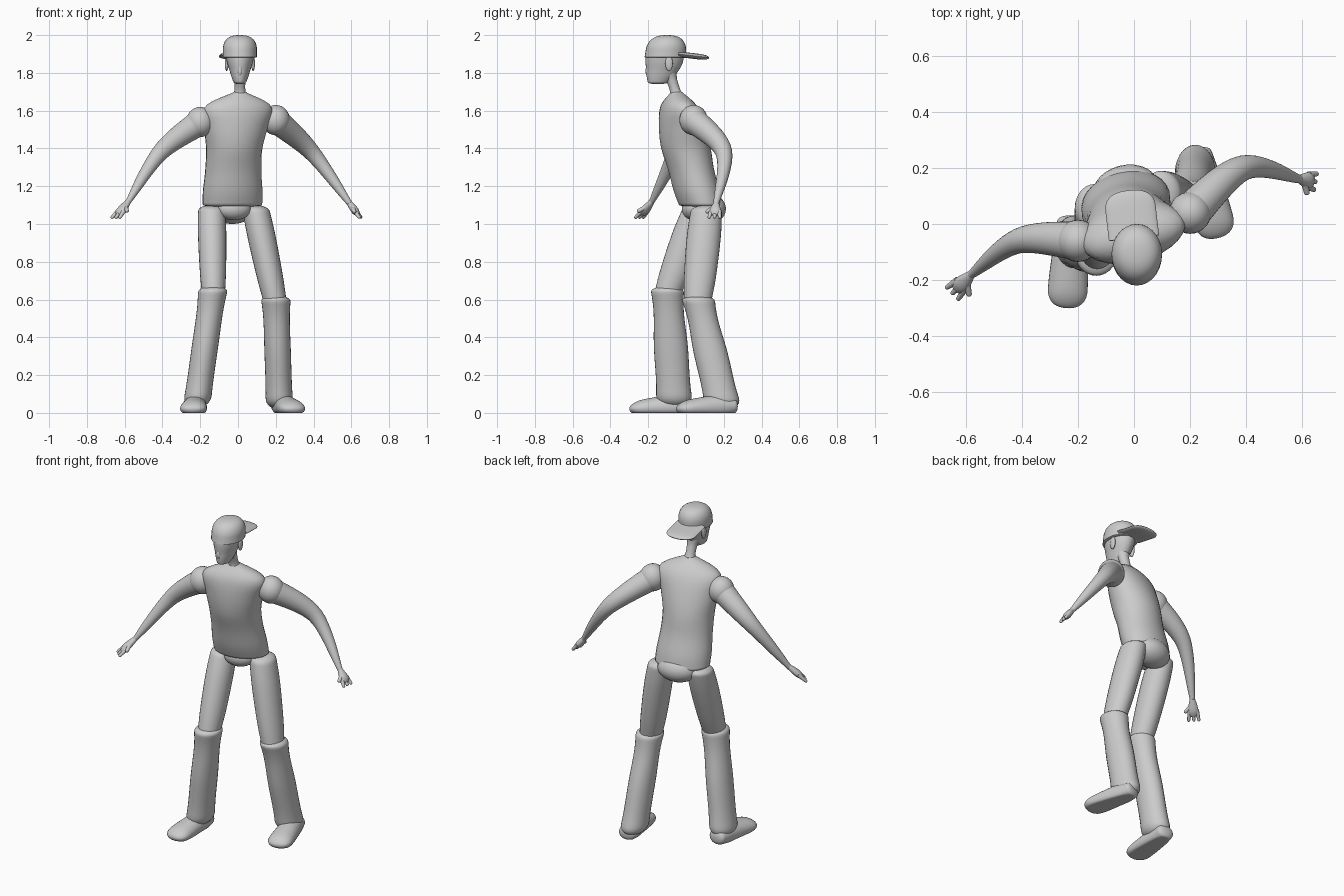
import bpy, bmesh, math
from mathutils import Vector, Matrix

old = bpy.data.objects.get("Cube")
if old:
    bpy.data.objects.remove(old, do_unlink=True)

UP = Vector((0, 0, 1))
SIDES = 28
STEPS = 32

grey = bpy.data.materials.new("plain grey")
grey.use_nodes = True
colour = (.6, .6, .6, 1)
grey.diffuse_color = colour
grey.node_tree.nodes["Principled BSDF"].inputs["Base Color"].default_value = colour


def finish(name, bm):
    """Turn a bmesh into a smooth grey object."""
    bmesh.ops.recalc_face_normals(bm, faces=bm.faces)
    mesh = bpy.data.meshes.new(name)
    bm.to_mesh(mesh)
    bm.free()
    mesh.materials.append(grey)
    part = bpy.data.objects.new(name, mesh)
    bpy.context.collection.objects.link(part)
    bpy.ops.object.select_all(action='DESELECT')
    part.select_set(True)
    bpy.context.view_layer.objects.active = part
    bpy.ops.object.shade_smooth_by_angle(angle=math.radians(50))


def ball(name, centre, size, turn=0):
    """Ellipsoid, turned about the vertical."""
    bm = bmesh.new()
    place = (Matrix.Translation(centre) @ Matrix.Rotation(turn, 4, 'Z')
             @ Matrix.Diagonal((*size, 1)))
    bmesh.ops.create_uvsphere(bm, u_segments=SIDES, v_segments=SIDES // 2,
                              radius=1, matrix=place)
    finish(name, bm)


def sample(values, t):
    """Smooth value at t along evenly spaced numbers or vectors."""
    last = len(values) - 1
    i = min(int(t * last), last - 1)
    f = t * last - i
    a, b, c, d = (values[min(max(i + k, 0), last)] for k in (-1, 0, 1, 2))
    return b + (c - a + (a * 2 - b * 5 + c * 4 - d + (b * 3 - c * 3 + d - a) * f) * f) * (f / 2)


def rounding(t, start, end):
    """Scale that rounds off the given share of each end."""
    u = max(1 - t / start if start else 0, 1 - (1 - t) / end if end else 0, 0)
    return max(math.sqrt(max(1 - u * u, 0)), .02)


def loft(name, path, widths, depths=None, start=0, end=0, turn=None):
    """Elliptical skin along a path; rings lie level when turn is given."""
    path = [Vector(p) for p in path]
    depths = depths or widths
    bm = bmesh.new()
    rings = []
    for i in range(STEPS + 1):
        t = (1 - math.cos(math.pi * i / STEPS)) / 2
        if turn is None:
            along = sample(path, min(t + .01, 1)) - sample(path, max(t - .01, 0))
            across = along.cross(UP).normalized()
            over = across.cross(along).normalized()
        else:
            across = Vector((math.cos(turn), math.sin(turn), 0))
            over = UP.cross(across)
        scale = rounding(t, start, end)
        across = across * sample(widths, t) * scale
        over = over * sample(depths, t) * scale
        ring = []
        for k in range(SIDES):
            angle = math.tau * k / SIDES
            point = sample(path, t) + across * math.cos(angle) + over * math.sin(angle)
            point.z = max(point.z, 0)  # soles stay flat on the ground
            ring.append(bm.verts.new(point))
        rings.append(ring)
    for low, high in zip(rings, rings[1:]):
        for k in range(SIDES):
            bm.faces.new((low[k - 1], low[k], high[k], high[k - 1]))
    bm.faces.new(rings[0])
    bm.faces.new(rings[-1])
    finish(name, bm)


def hand(name, wrist, tip, side):
    """Flat palm with three fingers and a thumb fanned across the reach."""
    spread = (tip - wrist).cross(UP).normalized() * side
    middle = wrist.lerp(tip, .5)
    loft(name + "_palm", (wrist, middle, wrist.lerp(tip, .8)),
         (.015, .03, .02), (.015, .02, .01), end=.2)
    for i, finger in enumerate(("inner", "middle", "outer"), -1):
        loft(f"{name}_{finger}_finger",
             (middle + spread * i * .02, tip + spread * i * .03), (.013, .008), end=.2)
    loft(name + "_thumb", (wrist.lerp(tip, .25), wrist.lerp(tip, .6) + spread * .05),
         (.013, .01), end=.2)


# Torso and hips share a twist toward the left
twist = math.radians(14)
loft("torso", ((-.03, .08, 1.09), (-.02, 0, 1.4), (.01, -.05, 1.7)),
     (.16, .16, .15, .15, .17, .18, .03), (.11, .12, .12, .13, .12, .09, .03),
     start=.03, turn=twist)
ball("hips", (-.03, .12, 1.08), (.12, .09, .08), twist)
ball("crotch", (-.02, .04, 1.08), (.09, .06, .06), twist)

# Neck and head, tapering to the chin
loft("neck", ((.01, -.04, 1.66), (.01, -.09, 1.8)), (.05, .03, .03, .04), turn=0)
loft("head", ((.01, -.15, 1.74), (.01, -.12, 1.83), (.01, -.11, 1.92)),
     (.03, .05, .07, .08), (.05, .08, .1, .1), start=.1, turn=0)
ball("nose", (.01, -.2, 1.81), (.014, .015, .03))

# Cap worn backward
loft("cap", ((.01, -.11, 1.88), (.01, -.1, 2)), (.09, .09), (.11, .1),
     start=.05, end=.6, turn=0)
loft("cap_brim", ((0, -.05, 1.9), (-.02, .12, 1.88)), (.09, .09), (.015, .015), end=.4)

# Joints of each side of the stance
stance = {
    "right": dict(shoulder=(-.2, -.06, 1.54), elbow=(-.41, -.06, 1.38),
                  wrist=(-.58, -.18, 1.12), fingertip=(-.65, -.25, 1.03),
                  hip=(-.14, .07, 1.1), knee=(-.13, -.1, .67), ankle=(-.22, -.06, .03),
                  heel=(-.22, .03, .04), toe=(-.24, -.3, .02)),
    "left": dict(shoulder=(.2, .04, 1.55), elbow=(.39, .2, 1.38),
                 wrist=(.59, .16, 1.11), fingertip=(.65, .15, 1.03),
                 hip=(.09, .11, 1.1), knee=(.2, .06, .62), ankle=(.22, .2, .02),
                 heel=(.22, .27, .04), toe=(.3, -.05, .02)),
}

for name, joints in stance.items():
    side = 1 if name == "left" else -1
    j = {key: Vector(value) for key, value in joints.items()}
    ball(name + "_ear", (.01 + side * .07, -.09, 1.85), (.01, .02, .04))

    # Arm
    ball(name + "_shoulder", j["shoulder"], (.075, .075, .08))
    loft(name + "_arm", (j["shoulder"], j["elbow"], j["wrist"]),
         (.07, .06, .045, .03, .015))
    hand(name + "_hand", j["wrist"], j["fingertip"], side)

    # Leg: thigh, then a trouser leg with a rounded cuff at the knee
    loft(name + "_thigh", (j["hip"], j["knee"] - UP * .05), (.07, .075, .07, .06),
         (.08, .09, .085, .07), start=.1, turn=0)
    loft(name + "_lower_leg", (j["knee"], j["ankle"]), (.08, .07, .07, .07, .075),
         (.09, .08, .09, .09, .1), start=.08, end=.15, turn=0)

    # Shoe
    loft(name + "_shoe", (j["heel"], j["toe"]), (.05, .06, .07, .07),
         (.04, .06, .05, .03), start=.1, end=.25)
